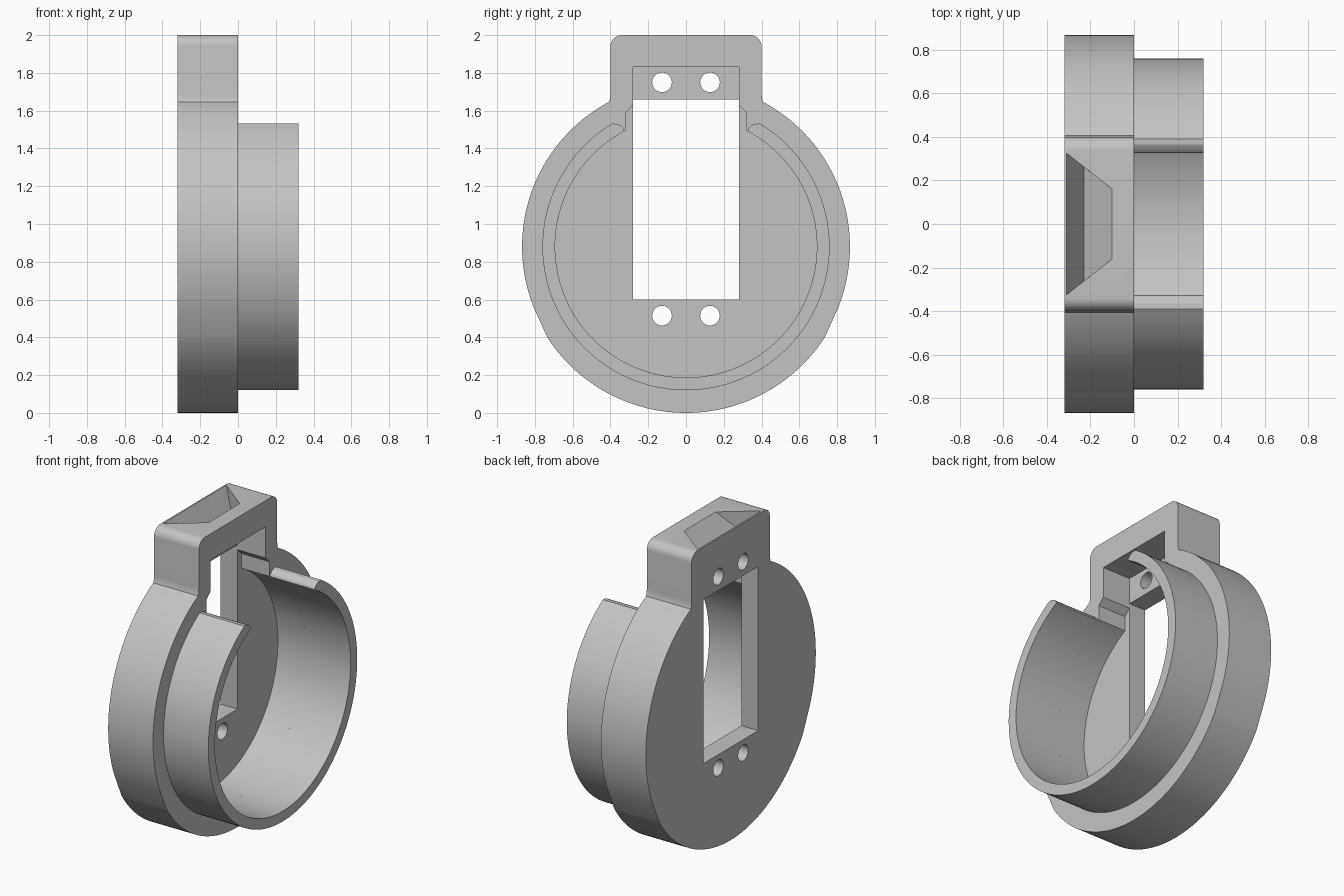
import bpy, bmesh
from math import sin, cos, radians

cube = bpy.data.objects.get("Cube")
if cube:
    bpy.data.objects.remove(cube, do_unlink=True)

GREY = (0.55, 0.55, 0.55, 1)
grey = bpy.data.materials.new("plain grey")
grey.use_nodes = True
grey.diffuse_color = GREY
grey.node_tree.nodes["Principled BSDF"].inputs["Base Color"].default_value = GREY

AXIS_Z = 0.88


def arc(r, start, end, steps, cy=0.0, cz=AXIS_Z):
    """Points (y, z) on an arc; degrees are measured from straight up."""
    angles = [radians(start + (end - start) * i / steps) for i in range(steps + 1)]
    return [(cy + r * sin(a), cz + r * cos(a)) for a in angles]


def mirrored(half):
    """Close a half outline with its mirror image across y = 0."""
    return half + [(-y, z) for y, z in reversed(half) if abs(y) > 1e-4]


def finish(name, bm):
    bmesh.ops.recalc_face_normals(bm, faces=bm.faces)
    mesh = bpy.data.meshes.new(name)
    bm.to_mesh(mesh)
    bm.free()
    mesh.materials.append(grey)
    obj = bpy.data.objects.new(name, mesh)
    bpy.context.collection.objects.link(obj)
    return obj


def prism(name, outline, x0, x1):
    bm = bmesh.new()
    face = bm.faces.new([bm.verts.new((x0, y, z)) for y, z in outline])
    side = bmesh.ops.extrude_face_region(bm, geom=[face])["geom"]
    verts = [v for v in side if isinstance(v, bmesh.types.BMVert)]
    bmesh.ops.translate(bm, verts=verts, vec=(x1 - x0, 0, 0))
    return finish(name, bm)


def cut(target, cutter):
    mod = target.modifiers.new(cutter.name, "BOOLEAN")
    mod.operation = "DIFFERENCE"
    mod.solver = "EXACT"
    mod.object = cutter
    bpy.context.view_layer.objects.active = target
    bpy.ops.object.modifier_apply(modifier=mod.name)
    bpy.data.objects.remove(cutter, do_unlink=True)


# Round body with a rounded square block on top
body_half = (arc(0.875, 180, 123, 26, cz=0.875)
             + arc(0.868, 112, 28, 38)
             + [(0.402, 1.665), (0.4, 1.69)]
             + arc(0.06, 90, 0, 8, 0.34, 1.94))
body = prism("body", mirrored(body_half), -0.32, 0)

# Recess: round below, with a stepped neck rising into the block
recess_half = (arc(0.693, 180, 27.5, 60)
               + [(0.32, 1.59), (0.28, 1.63), (0.28, 1.83)])
cut(body, prism("recess_cutter", mirrored(recess_half), -0.2, 0.1))

# Rectangular window through the thin back wall
window = mirrored([(0.28, 0.6), (0.28, 1.66)])
cut(body, prism("window_cutter", window, -0.4, -0.1))

# Four screw holes
for y in (-0.127, 0.127):
    for z in (0.515, 1.75):
        hole = arc(0.052, 0, 360, 32, y, z)[:-1]
        cut(body, prism("hole_cutter", hole, -0.4, -0.1))

# Tapered V-shaped notch in the top of the block
bm = bmesh.new()
for s in (-1, 1):
    for z in (2.0, 2.05):
        bm.verts.new((-0.31, s * 0.325, z))
        bm.verts.new((-0.10, s * 0.16, z))
    bm.verts.new((-0.23, s * 0.262, 1.86))
bmesh.ops.convex_hull(bm, input=bm.verts)
cut(body, finish("notch_cutter", bm))

# Open collar with softened ends
tip = [(0.33, 1.505), (0.345, 1.52), (0.365, 1.53)]
collar_outline = (tip + arc(0.76, 31, 329, 110)
                  + [(-y, z) for y, z in reversed(tip)]
                  + arc(0.693, 332, 28, 110))
collar = prism("collar", collar_outline, 0, 0.32)

# Smooth curved walls, keep hard edges
bpy.ops.object.select_all(action="DESELECT")
for obj in (body, collar):
    obj.select_set(True)
bpy.context.view_layer.objects.active = body
bpy.ops.object.shade_smooth_by_angle(angle=radians(20))
